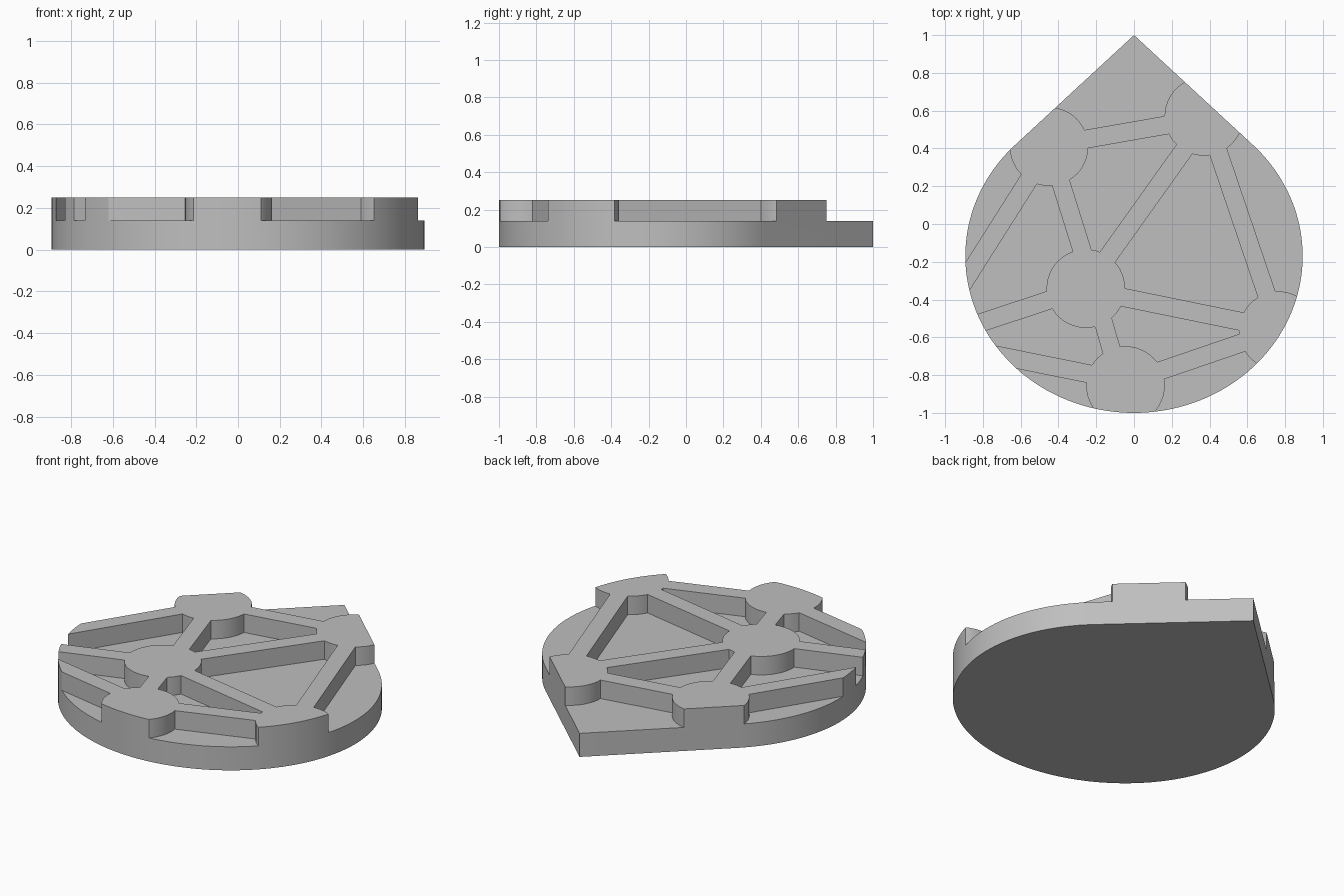
import bpy, bmesh, math
from mathutils import Vector

cube = bpy.data.objects.get("Cube")
if cube:
    bpy.data.objects.remove(cube, do_unlink=True)

STEP, TOP = 0.14, 0.25      # plate height, full height
RIB_HALF = 0.049            # half width of a rib
NODE_R = 0.208              # radius of the round pads


def prism(name, outline, z0, z1):
    """Extrude a flat outline from z0 to z1."""
    bm = bmesh.new()
    face = bm.faces.new([bm.verts.new((x, y, z0)) for x, y in outline])
    ext = bmesh.ops.extrude_face_region(bm, geom=[face])
    verts = [v for v in ext["geom"] if isinstance(v, bmesh.types.BMVert)]
    bmesh.ops.translate(bm, verts=verts, vec=(0, 0, z1 - z0))
    bmesh.ops.recalc_face_normals(bm, faces=bm.faces)
    mesh = bpy.data.meshes.new(name)
    bm.to_mesh(mesh)
    bm.free()
    obj = bpy.data.objects.new(name, mesh)
    bpy.context.scene.collection.objects.link(obj)
    return obj


def arc(cx, cy, rx, ry, a0, a1, n):
    return [(cx + rx * math.cos(a0 + (a1 - a0) * i / n),
             cy + ry * math.sin(a0 + (a1 - a0) * i / n)) for i in range(n + 1)]


def rib_outline(a, b):
    a, b = Vector(a), Vector(b)
    d = (b - a).normalized()
    side = Vector((-d.y, d.x)) * RIB_HALF
    a, b = a - d * 0.1, b + d * 0.1   # run the ends into the pads
    return [tuple(p) for p in (a - side, b - side, b + side, a + side)]


def subtract(target, tool):
    """Cut tool out of target and discard the tool."""
    tool.hide_render = True
    mod = target.modifiers.new("cut", "BOOLEAN")
    mod.operation = "DIFFERENCE"
    mod.solver = "EXACT"
    mod.object = tool
    bpy.context.view_layer.objects.active = target
    bpy.ops.object.modifier_apply(modifier=mod.name)
    bpy.data.objects.remove(tool, do_unlink=True)


# Teardrop body: an ellipse with two tangents meeting at the rear point
cy, rx, ry = -0.17, 0.893, 0.83
t = math.asin(ry / (1 - cy))
teardrop = arc(0, cy, rx, ry, math.pi - t, 2 * math.pi + t, 120) + [(0, 1)]
body = prism("teardrop_plate", teardrop, 0, TOP)

# Pocket cutter: a slab that keeps holes where pads and ribs stand
pockets = prism("pocket_cutter", [(-2, -2), (2, -2), (2, 2), (-2, 2)], STEP, 0.5)

pads = [(-0.255, -0.342), (-0.45, 0.41), (0.37, 0.57), (0.765, -0.565), (-0.045, -0.855)]
for x, y in pads:
    ring = arc(x, y, NODE_R, NODE_R, 0, math.tau, 48)[:-1]
    subtract(pockets, prism("round_pad", ring, 0, 1))

ribs = [
    ((-0.25, 0.45), (0.18, 0.525)),      # rear
    ((-0.388, 0.22), (-0.275, -0.14)),   # hub to rear right
    ((-0.14, -0.175), (0.27, 0.40)),     # hub to rear left
    ((0.445, 0.385), (0.703, -0.375)),   # left side
    ((-0.06, -0.388), (0.572, -0.517)),  # hub to left
    ((-0.162, -0.52), (-0.12, -0.665)),  # hub to front
    ((0.145, -0.775), (0.575, -0.628)),  # front to left
    ((-0.23, -0.795), (-0.80, -0.68)),   # front to right rim
    ((-0.44, -0.40), (-0.90, -0.552)),   # hub to right rim
    ((-0.555, 0.238), (-0.95, -0.386)),  # rear to right rim
]
for a, b in ribs:
    subtract(pockets, prism("rib", rib_outline(a, b), 0, 1))

subtract(body, pockets)

# Single grey finish
grey = bpy.data.materials.new("plain_grey")
grey.use_nodes = True
colour = (0.52, 0.52, 0.52, 1)
grey.diffuse_color = colour
grey.node_tree.nodes["Principled BSDF"].inputs["Base Color"].default_value = colour
body.data.materials.clear()
body.data.materials.append(grey)
for p in body.data.polygons:
    p.material_index = 0

# Smooth the curved walls, keep the edges crisp
bpy.ops.object.select_all(action="DESELECT")
body.select_set(True)
bpy.context.view_layer.objects.active = body
bpy.ops.object.shade_smooth_by_angle(angle=math.radians(25))
